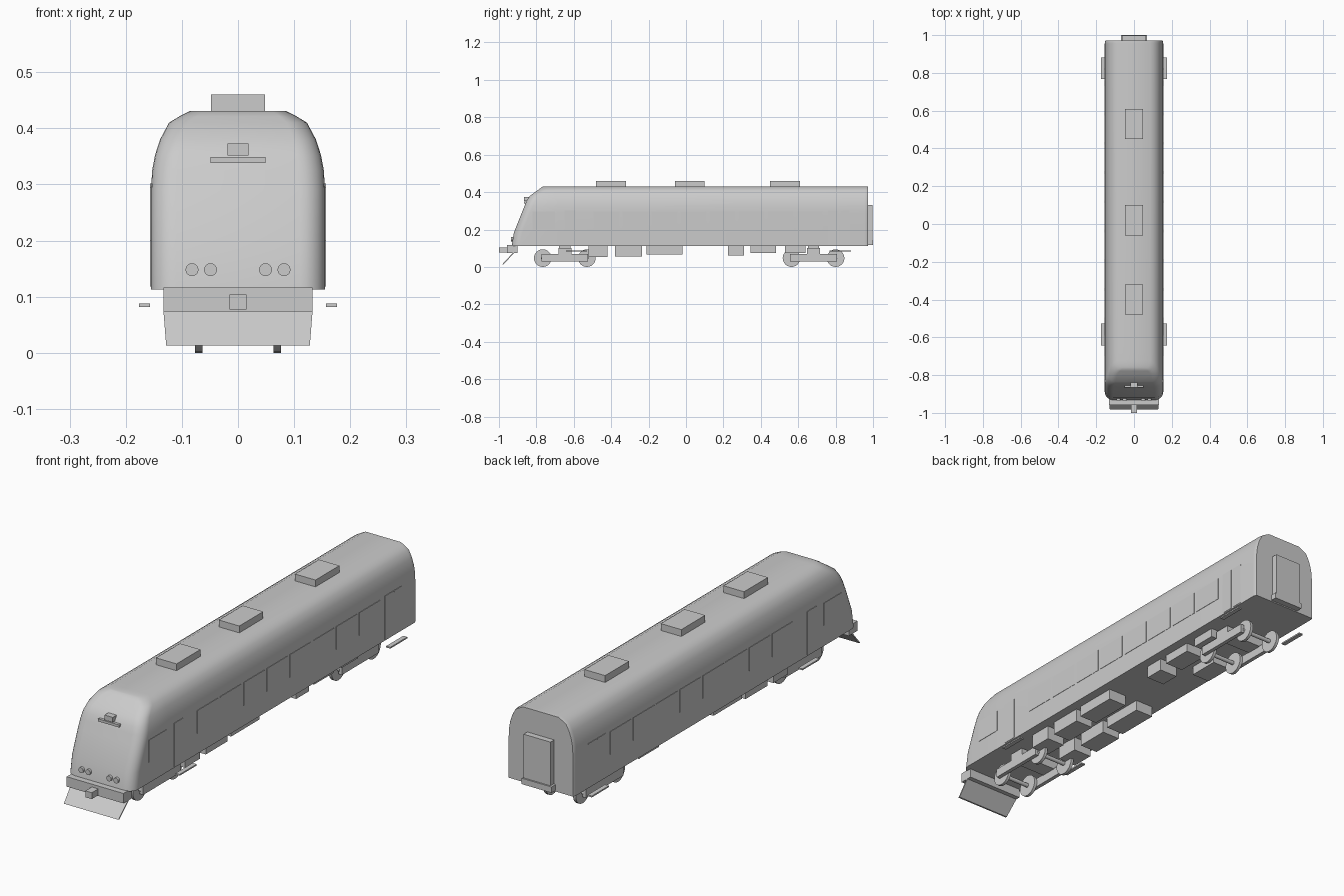
import bpy, bmesh, math
from mathutils import Vector

if "Cube" in bpy.data.objects:
    bpy.data.objects.remove(bpy.data.objects["Cube"])


def finish(name, bm, smooth=False):
    bmesh.ops.recalc_face_normals(bm, faces=bm.faces[:])
    me = bpy.data.meshes.new(name)
    bm.to_mesh(me)
    bm.free()
    ob = bpy.data.objects.new(name, me)
    bpy.context.collection.objects.link(ob)
    if smooth:
        bpy.ops.object.select_all(action='DESELECT')
        ob.select_set(True)
        bpy.context.view_layer.objects.active = ob
        bpy.ops.object.shade_smooth_by_angle(angle=math.radians(35))
    return ob


def box(name, x0, x1, y0, y1, z0, z1):
    bm = bmesh.new()
    bmesh.ops.create_cube(bm, size=1)
    for v in bm.verts:
        v.co = Vector(((x0 + x1) / 2 + v.co.x * (x1 - x0),
                       (y0 + y1) / 2 + v.co.y * (y1 - y0),
                       (z0 + z1) / 2 + v.co.z * (z1 - z0)))
    return finish(name, bm)


def cylinder(name, center, r, depth, axis, segs=24):
    bpy.ops.mesh.primitive_cylinder_add(
        vertices=segs, radius=r, depth=depth, location=center,
        rotation=(0, math.pi / 2, 0) if axis == 'x' else (math.pi / 2, 0, 0))
    ob = bpy.context.object
    ob.name = name
    bpy.ops.object.shade_smooth_by_angle(angle=math.radians(35))
    return ob


def nose_y(z):
    pts = [(0.113, -0.932), (0.185, -0.92), (0.372, -0.845), (0.431, -0.765)]
    for (z0, y0), (z1, y1) in zip(pts, pts[1:]):
        if z <= z1:
            return y0 + (y1 - y0) * (z - z0) / (z1 - z0)
    return pts[-1][1]


# Body shell: lofted cross-section with raked, rounded nose
half = [(0.155, 0.113), (0.155, 0.185), (0.155, 0.29), (0.153, 0.325), (0.148, 0.352),
        (0.139, 0.38), (0.123, 0.41), (0.105, 0.421), (0.085, 0.431)]
section = half + [(-x, z) for x, z in reversed(half)]
R = 0.045
stations = []
for i in range(7):
    a = i / 6 * math.pi / 2
    k = (0.155 - R * (1 - math.sin(a))) / 0.155
    stations.append([(x * k, nose_y(z) + R * (1 - math.cos(a)), z) for x, z in section])
for y, k in ((-0.68, 1), (0.955, 1), (0.967, 0.99), (0.972, 0.97)):
    stations.append([(x * k, y, z) for x, z in section])
bm = bmesh.new()
rings = [[bm.verts.new(p) for p in s] for s in stations]
n = len(section)
for a, b in zip(rings, rings[1:]):
    for i in range(n):
        j = (i + 1) % n
        bm.faces.new((a[i], a[j], b[j], b[i]))
for ring in (rings[0], rings[-1]):
    for i in range(n // 2 - 1):
        bm.faces.new((ring[i], ring[i + 1], ring[n - 2 - i], ring[n - 1 - i]))
finish("body_shell", bm, True)

# Side windows and doors, both sides
for side, s in (("right", 1), ("left", -1)):
    def panel(name, y0, y1, z0, z1):
        xs = sorted((s * 0.15, s * 0.1565))
        box(f"{side}_{name}", *xs, y0, y1, z0, z1)
    panel("cab_window", -0.82, -0.70, 0.2, 0.295)
    for i in range(8):
        y = 0.73 - 0.155 * i
        panel(f"window_{i}", y - 0.14, y, 0.2, 0.297)
    panel("front_door", -0.65, -0.59, 0.118, 0.302)
    panel("rear_door_a", 0.76, 0.815, 0.118, 0.302)
    panel("rear_door_b", 0.825, 0.875, 0.118, 0.302)
    # Boarding steps
    xs = sorted((s * 0.157, s * 0.176))
    for nm, y in (("front", -0.585), ("rear", 0.825)):
        box(f"{side}_{nm}_step", *xs, y - 0.057, y + 0.057, 0.082, 0.088)

# Roof units
for i, y in enumerate((-0.4, 0.02, 0.53)):
    box(f"roof_unit_{i}", -0.048, 0.048, y - 0.08, y + 0.08, 0.42, 0.46)

# Rear gangway and its step
box("gangway_door", -0.063, 0.063, 0.965, 0.997, 0.145, 0.33)
box("gangway_step", -0.07, 0.07, 0.965, 1.0, 0.118, 0.143)

# Front beam, coupler and plough
box("buffer_beam", -0.133, 0.133, -0.957, -0.9, 0.074, 0.116)
box("coupler", -0.015, 0.015, -1.0, -0.94, 0.077, 0.104)
bm = bmesh.new()
bot, top = [], []
for dy in (0, 0.007):
    bot.append([bm.verts.new((x, -0.983 + dy, 0.013)) for x in (-0.128, 0.128)])
    top.append([bm.verts.new((x, -0.925 + dy, 0.076)) for x in (-0.133, 0.133)])
bm.faces.new((bot[0][0], bot[0][1], top[0][1], top[0][0]))
bm.faces.new((bot[1][0], bot[1][1], top[1][1], top[1][0]))
bm.faces.new((bot[0][0], bot[0][1], bot[1][1], bot[1][0]))
bm.faces.new((top[0][0], top[0][1], top[1][1], top[1][0]))
for e in (0, 1):
    bm.faces.new((bot[0][e], top[0][e], top[1][e], bot[1][e]))
finish("plough", bm)

# Headlights, marker light and visor ledge
for i, x in enumerate((-0.082, -0.049, 0.049, 0.082)):
    cylinder(f"headlight_{i}", (x, -0.925, 0.148), 0.0115, 0.02, 'y', 20)
box("top_light", -0.019, 0.019, -0.866, -0.84, 0.352, 0.373)
box("visor_ledge", -0.049, 0.049, -0.866, -0.85, 0.338, 0.349)

# Bogies
for nm, yc in (("front", -0.648), ("rear", 0.682)):
    for k, dy in enumerate((-0.118, 0.118)):
        cylinder(f"{nm}_axle_{k}", (0, yc + dy, 0.047), 0.009, 0.17, 'x', 12)
        for s in (-1, 1):
            cylinder(f"{nm}_wheel_{k}_{s}", (s * 0.07, yc + dy, 0.047), 0.047, 0.013, 'x')
    for s in (-1, 1):
        xs = sorted((s * 0.08, s * 0.097))
        box(f"{nm}_bogie_frame_{s}", *xs, yc - 0.125, yc + 0.125, 0.03, 0.068)
    box(f"{nm}_bolster", -0.095, 0.095, yc - 0.035, yc + 0.035, 0.065, 0.1)
    box(f"{nm}_pivot", -0.03, 0.03, yc - 0.03, yc + 0.03, 0.09, 0.114)

# Underfloor equipment boxes
for i, (y0, y1, z0, sides) in enumerate((
        (-0.52, -0.42, 0.053, (1, -1)), (-0.38, -0.235, 0.056, (1, -1)),
        (-0.21, -0.02, 0.067, (1, -1)), (0.225, 0.31, 0.06, (1,)),
        (0.345, 0.48, 0.075, (1, -1)), (0.53, 0.64, 0.075, (1,)))):
    for s in sides:
        xs = sorted((s * 0.03, s * 0.115))
        box(f"equipment_box_{i}_{s}", *xs, y0, y1, z0, 0.115)
